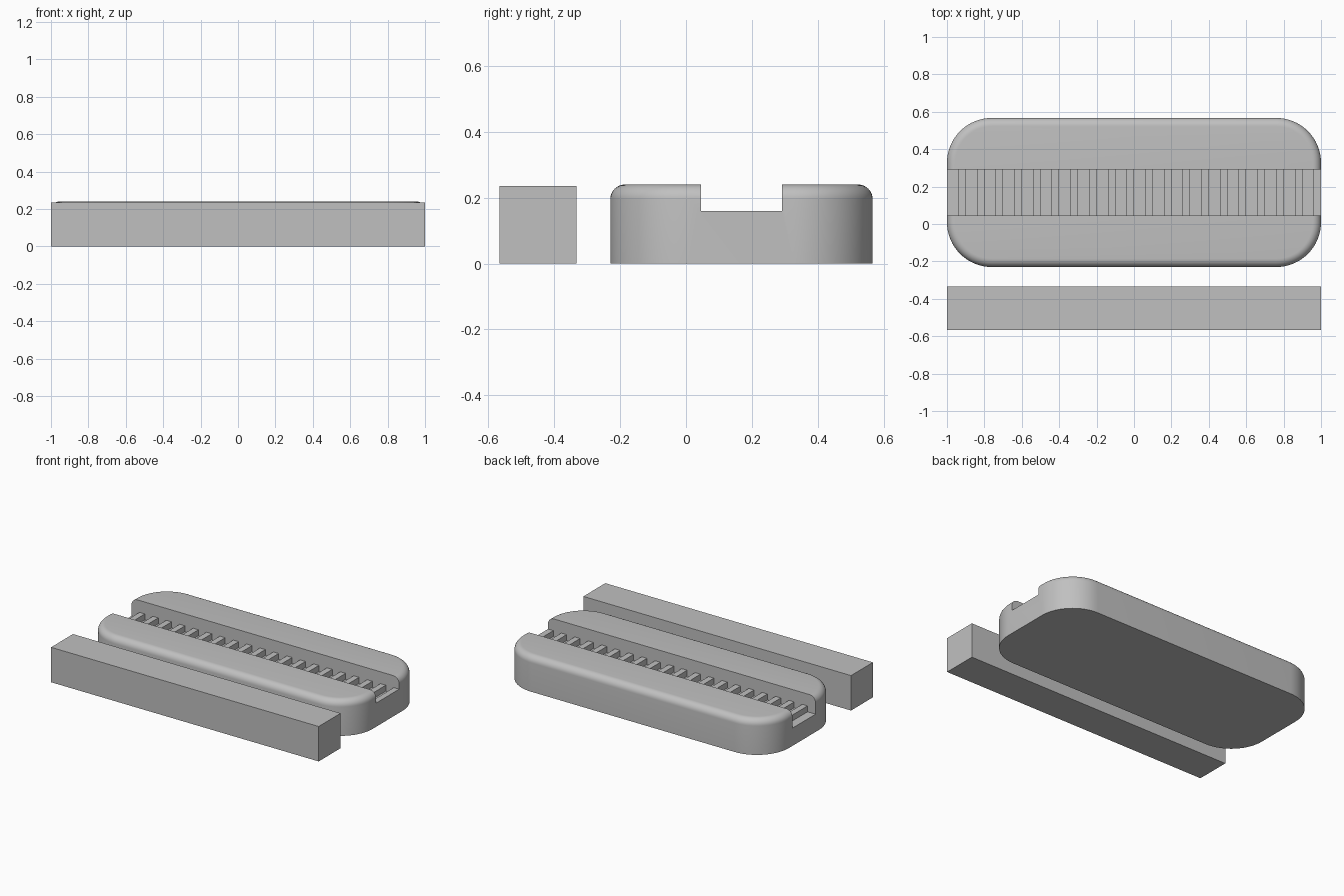
import bpy, bmesh, math

cube = bpy.data.objects.get("Cube")
if cube:
    bpy.data.objects.remove(cube, do_unlink=True)

grey = bpy.data.materials.new("light grey")
colour = (0.53, 0.53, 0.53, 1)
grey.use_nodes = True
grey.diffuse_color = colour
grey.node_tree.nodes["Principled BSDF"].inputs["Base Color"].default_value = colour


def prism(name, points, direction, top_bevel=0):
    """Extrude a closed 3D outline along a direction, optionally rounding the far rim."""
    bm = bmesh.new()
    base = bm.faces.new([bm.verts.new(p) for p in points])
    result = bmesh.ops.extrude_face_region(bm, geom=[base], use_keep_orig=True)
    moved = [g for g in result["geom"] if isinstance(g, bmesh.types.BMVert)]
    bmesh.ops.translate(bm, verts=moved, vec=direction)
    bmesh.ops.recalc_face_normals(bm, faces=bm.faces)
    if top_bevel:
        rim = [e for e in bm.edges if all(v in moved for v in e.verts)]
        bmesh.ops.bevel(bm, geom=rim, offset=top_bevel, segments=8,
                        profile=0.5, affect='EDGES', clamp_overlap=True)
    mesh = bpy.data.meshes.new(name)
    bm.to_mesh(mesh)
    bm.free()
    mesh.materials.append(grey)
    obj = bpy.data.objects.new(name, mesh)
    bpy.context.collection.objects.link(obj)
    return obj


# Rounded block
FRONT, BACK, RADIUS, STEPS = -0.23, 0.567, 0.24, 16
outline = []
corners = [(1 - RADIUS, BACK - RADIUS), (RADIUS - 1, BACK - RADIUS),
           (RADIUS - 1, FRONT + RADIUS), (1 - RADIUS, FRONT + RADIUS)]
for quarter, (cx, cy) in enumerate(corners):
    for i in range(STEPS + 1):
        a = (quarter + i / STEPS) * math.pi / 2
        outline.append((cx + RADIUS * math.cos(a), cy + RADIUS * math.sin(a), 0))
body = prism("grooved_block", outline, (0, 0, 0.24), top_bevel=0.045)

# Comb-shaped cutter: lengthwise channel with a row of cross ribs left standing
RIB_TOP, GAP_FLOOR, PITCH, GAP = 0.16, 0.12, 0.1, 0.06
comb = [(-1.2, 0.4), (-1.2, GAP_FLOOR)]
for i in range(20):
    start = -1 + i * PITCH
    if i:
        comb += [(start, RIB_TOP), (start, GAP_FLOOR)]
    comb += [(start + GAP, GAP_FLOOR), (start + GAP, RIB_TOP)]
comb += [(1.2, RIB_TOP), (1.2, 0.4)]
cutter = prism("channel_cutter", [(x, 0.045, z) for x, z in comb], (0, 0.247, 0))
cutter.hide_render = True

cut = body.modifiers.new("channel", 'BOOLEAN')
cut.operation = 'DIFFERENCE'
cut.solver = 'EXACT'
cut.object = cutter
bpy.ops.object.select_all(action='DESELECT')
bpy.context.view_layer.objects.active = body
body.select_set(True)
bpy.ops.object.modifier_apply(modifier=cut.name)
bpy.data.objects.remove(cutter, do_unlink=True)
bpy.ops.object.shade_smooth_by_angle(angle=math.radians(30))

# Separate straight bar
bar = [(-1, -0.567, 0), (1, -0.567, 0), (1, -0.333, 0), (-1, -0.333, 0)]
prism("straight_bar", bar, (0, 0, 0.236))
